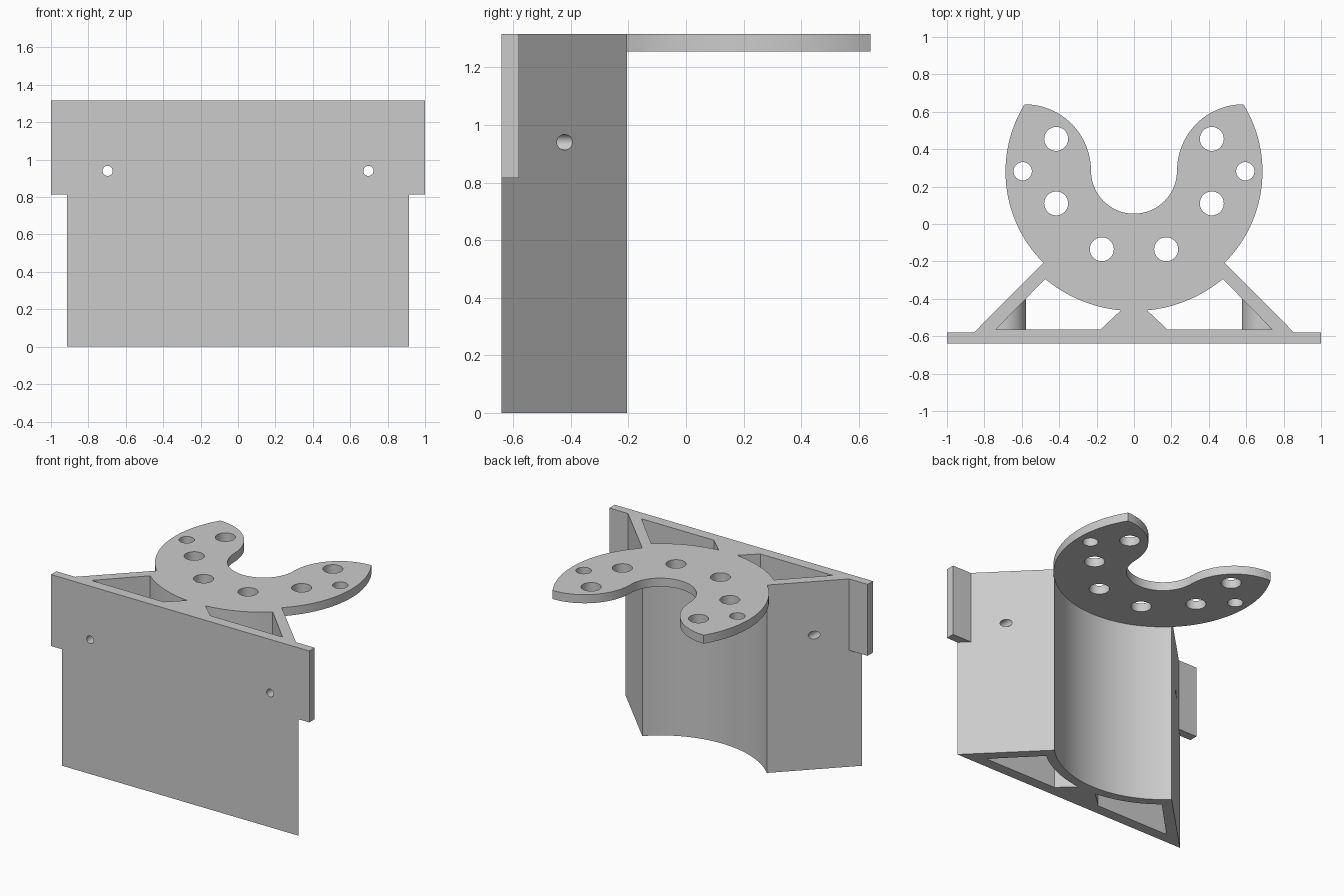
import bpy, bmesh
from math import sin, cos, radians
from mathutils import Matrix, Vector

if "Cube" in bpy.data.objects:
    bpy.data.objects.remove(bpy.data.objects["Cube"], do_unlink=True)

grey = bpy.data.materials.new("plain grey")
grey.use_nodes = True
grey.diffuse_color = (0.6, 0.6, 0.6, 1)
grey.node_tree.nodes["Principled BSDF"].inputs["Base Color"].default_value = (0.6, 0.6, 0.6, 1)

TOP = 1.315
CY = 0.28          # centre of the round outline


def arc(cx, cy, r, a, b, n):
    return [(cx + r * cos(radians(a + (b - a) * i / n)),
             cy + r * sin(radians(a + (b - a) * i / n))) for i in range(n + 1)]


def finish(name, bm):
    bmesh.ops.recalc_face_normals(bm, faces=bm.faces)
    me = bpy.data.meshes.new(name)
    bm.to_mesh(me)
    bm.free()
    me.materials.append(grey)
    ob = bpy.data.objects.new(name, me)
    bpy.context.collection.objects.link(ob)
    return ob


def prism(name, pts, z0, z1):
    bm = bmesh.new()
    face = bm.faces.new([bm.verts.new((x, y, z0)) for x, y in pts])
    res = bmesh.ops.extrude_face_region(bm, geom=[face])
    top = [v for v in res["geom"] if isinstance(v, bmesh.types.BMVert)]
    bmesh.ops.translate(bm, verts=top, vec=(0, 0, z1 - z0))
    return finish(name, bm)


def rod(name, loc, r, depth, along_y=False, n=48):
    bm = bmesh.new()
    rot = Matrix.Rotation(radians(90), 4, 'X') if along_y else Matrix()
    bmesh.ops.create_cone(bm, cap_ends=True, segments=n, radius1=r, radius2=r,
                          depth=depth, matrix=Matrix.Translation(Vector(loc)) @ rot)
    return finish(name, bm)


def combine(ob, other, op):
    mod = ob.modifiers.new(op, 'BOOLEAN')
    mod.operation, mod.solver, mod.object = op, 'EXACT', other
    bpy.context.view_layer.objects.active = ob
    bpy.ops.object.modifier_apply(modifier=mod.name)
    bpy.data.objects.remove(other, do_unlink=True)


# Upright body: trapezoid column with a concave back
body = prism("bracket", [(-0.915, -0.64), (0.915, -0.64)]
             + arc(0, CY, 0.684, -45.2, -134.8, 48), 0, TOP)

for s in (-1, 1):
    # Hollow pocket, keeping a round screw boss across it
    pts = [(0.18, -0.565), (0.74, -0.565)] + arc(0, CY, 0.745, -50.4, -84.6, 24)
    pocket = prism("pocket_cutter", [(s * x, y) for x, y in pts], -0.1, TOP + 0.1)
    combine(pocket, rod("boss", (s * 0.697, -0.45, 0.94), 0.12, 0.6, True), 'DIFFERENCE')
    combine(body, pocket, 'DIFFERENCE')
    # Mounting ear beside the front wall
    ear = [(s * 0.8, -0.64), (s, -0.64), (s, -0.58), (s * 0.8, -0.58)]
    combine(body, prism("ear", ear, 0.815, TOP), 'UNION')
    # Screw hole from front to back
    combine(body, rod("screw_cutter", (s * 0.697, -0.5, 0.94), 0.027, 0.6, True, 32), 'DIFFERENCE')

# Crescent tool shelf
outline = (arc(0, CY, 0.687, 31.6, -211.6, 96)[:-1]
           + arc(-0.585, 0.285, 0.355, 90, 0, 24)
           + arc(0, 0.285, 0.23, 180, 360, 40)[1:-1]
           + arc(0.585, 0.285, 0.355, 180, 90, 24)[:-1])
shelf = prism("shelf", outline, 1.255, TOP)
for x, y, r in [(0.416, 0.455, 0.064), (0.416, 0.11, 0.064),
                (0.172, -0.135, 0.064), (0.595, 0.282, 0.049)]:
    for s in (-1, 1):
        combine(shelf, rod("tool_hole", (s * x, y, 1.28), r, 0.3), 'DIFFERENCE')
combine(body, shelf, 'UNION')

# Smooth the curved walls, keep corners sharp
bpy.ops.object.select_all(action='DESELECT')
body.select_set(True)
bpy.context.view_layer.objects.active = body
bpy.ops.object.shade_smooth_by_angle(angle=radians(30))
